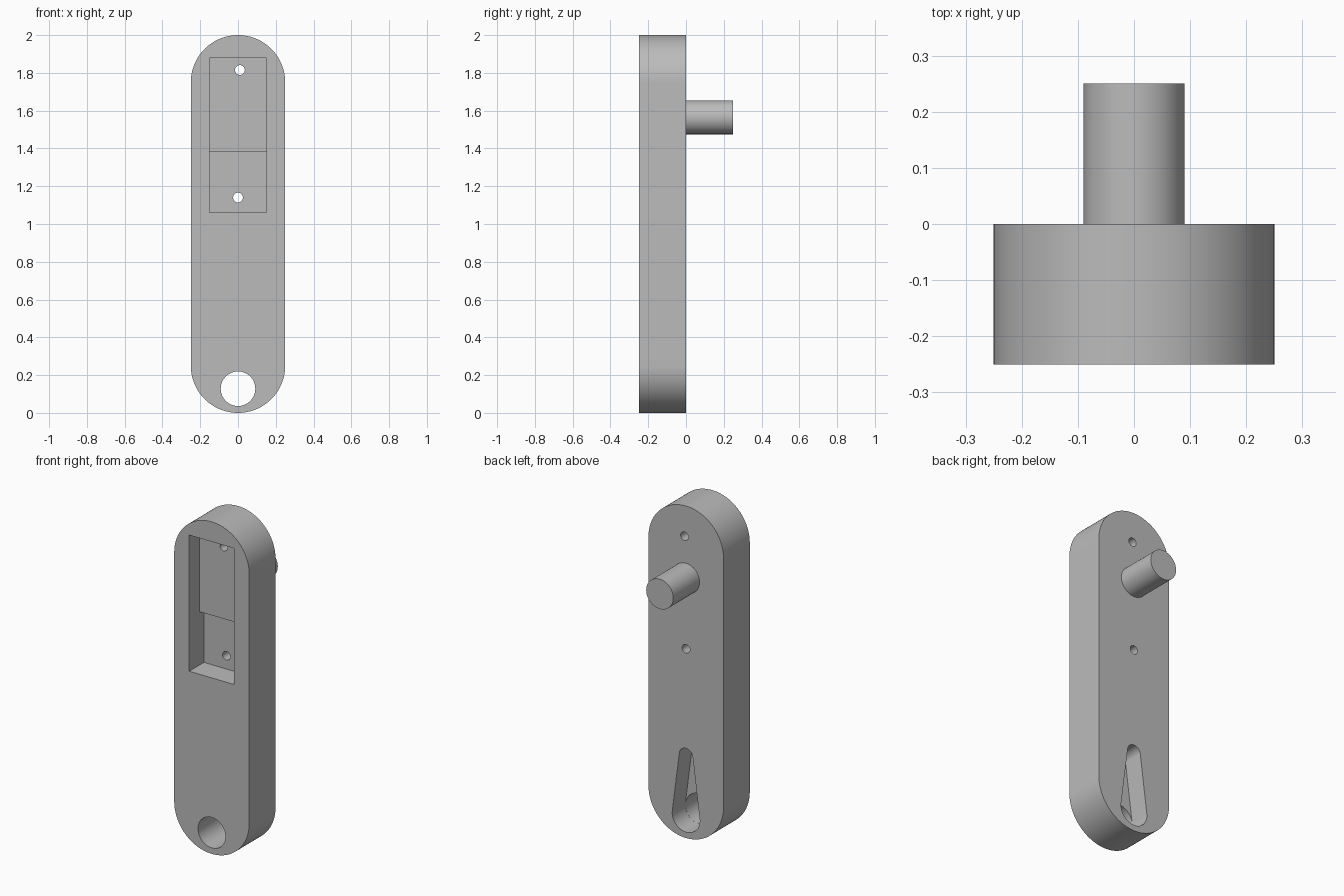
import bpy, bmesh
from math import sin, cos, pi, radians, asin

cube = bpy.data.objects.get("Cube")
if cube:
    bpy.data.objects.remove(cube, do_unlink=True)

grey = bpy.data.materials.new("plain_grey")
grey.use_nodes = True
grey.diffuse_color = (0.5, 0.5, 0.5, 1)
grey.node_tree.nodes["Principled BSDF"].inputs["Base Color"].default_value = (0.5, 0.5, 0.5, 1)


def arc(x, z, r, start, end, n):
    return [(x + r * cos(start + (end - start) * i / n),
             z + r * sin(start + (end - start) * i / n)) for i in range(n + 1)]


def circle(x, z, r, n=64):
    return arc(x, z, r, 0, 2 * pi, n)[:-1]


def capsule(z_low, r_low, z_high, r_high, n=48):
    """Outline around two stacked circles joined by their tangents."""
    tilt = asin((r_low - r_high) / (z_high - z_low))
    return (arc(0, z_high, r_high, tilt, pi - tilt, n)
            + arc(0, z_low, r_low, pi - tilt, 2 * pi + tilt, n))


def prism(name, outline, start, end, axis="y"):
    """Extrude an outline along y (points are x, z) or x (points are y, z)."""
    def place(p, t):
        return (p[0], t, p[1]) if axis == "y" else (t, p[0], p[1])
    bm = bmesh.new()
    face = bm.faces.new([bm.verts.new(place(p, start)) for p in outline])
    ext = bmesh.ops.extrude_face_region(bm, geom=[face])
    step = (0, end - start, 0) if axis == "y" else (end - start, 0, 0)
    bmesh.ops.translate(bm, vec=step,
                        verts=[v for v in ext["geom"] if isinstance(v, bmesh.types.BMVert)])
    bmesh.ops.recalc_face_normals(bm, faces=bm.faces[:])
    mesh = bpy.data.meshes.new(name)
    bm.to_mesh(mesh)
    bm.free()
    mesh.materials.append(grey)
    obj = bpy.data.objects.new(name, mesh)
    bpy.context.collection.objects.link(obj)
    return obj


def cut(target, cutter):
    cutter.hide_render = True
    mod = target.modifiers.new("cut", "BOOLEAN")
    mod.operation = "DIFFERENCE"
    mod.solver = "EXACT"
    mod.object = cutter
    bpy.context.view_layer.objects.active = target
    bpy.ops.object.modifier_apply(modifier=mod.name)
    bpy.data.objects.remove(cutter, do_unlink=True)


# Rounded bar and the peg on its back
body = prism("body", capsule(0.25, 0.25, 1.75, 0.25), -0.25, 0)
peg = prism("peg", circle(0, 1.565, 0.09), -0.01, 0.25)

# Two-level front pocket, deeper in its lower part
pocket = [(-0.4, 1.06), (-0.11, 1.06), (-0.11, 1.38),
          (-0.15, 1.38), (-0.15, 1.88), (-0.4, 1.88)]
cut(body, prism("pocket_cutter", pocket, -0.15, 0.15, "x"))

# Small screw holes through the pocket floor
for x, z in ((0.01, 1.815), (0, 1.14)):
    cut(body, prism("screw_hole_cutter", circle(x, z, 0.026, 32), -0.4, 0.2))

# Tapered slot in the back, opening into the round front hole
cut(body, prism("slot_cutter", capsule(0.128, 0.092, 0.495, 0.045), -0.125, 0.2))
cut(body, prism("round_hole_cutter", circle(0, 0.128, 0.0915), -0.4, -0.1))

# Smooth curved walls, keep edges crisp
bpy.ops.object.select_all(action="DESELECT")
for obj in (body, peg):
    obj.select_set(True)
bpy.context.view_layer.objects.active = body
bpy.ops.object.shade_smooth_by_angle(angle=radians(30))
